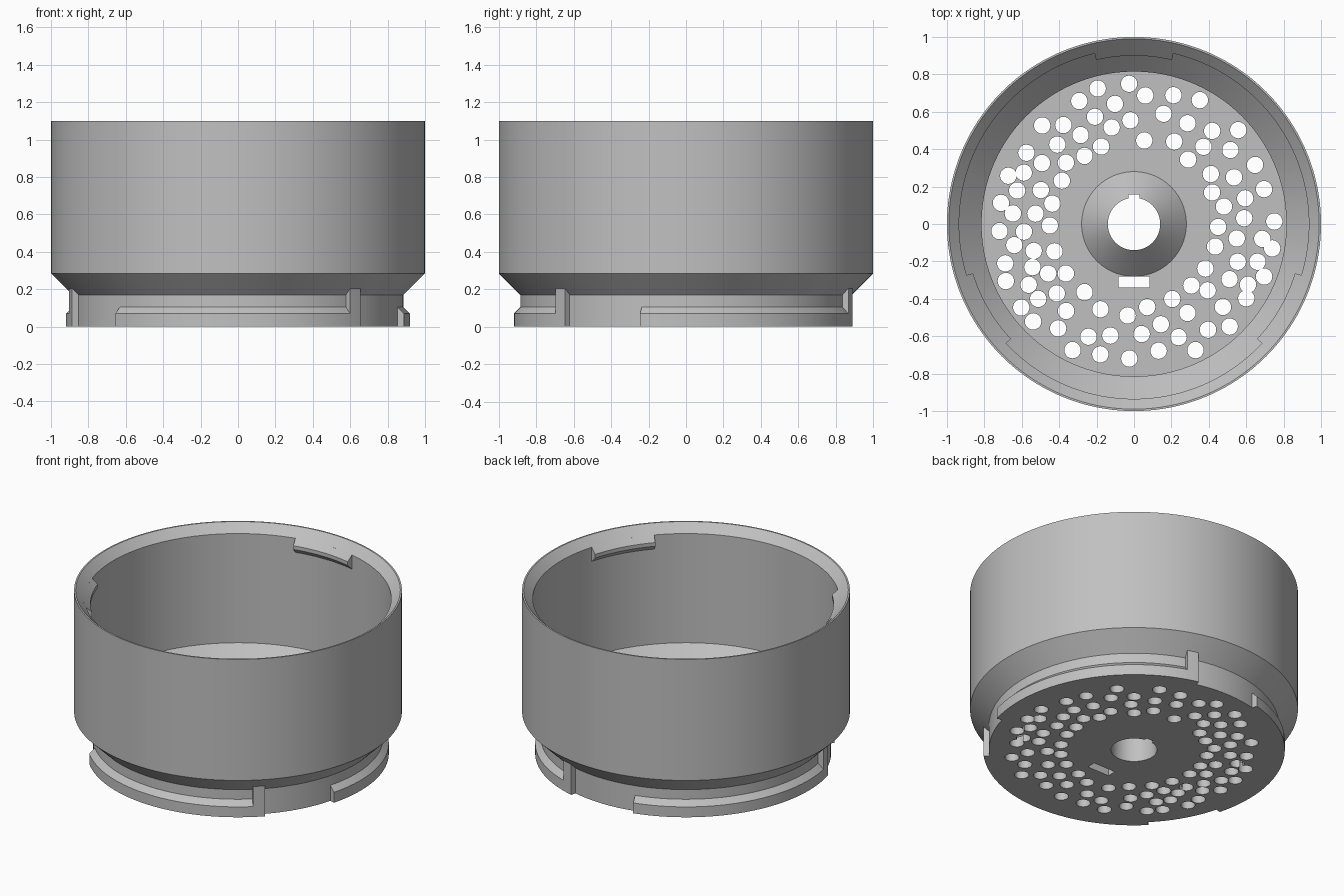
import bpy, bmesh, math
from mathutils import Matrix, Vector

if "Cube" in bpy.data.objects:
    bpy.data.objects.remove(bpy.data.objects["Cube"])

grey = bpy.data.materials.new("plain grey")
grey.diffuse_color = (0.53, 0.53, 0.53, 1)
grey.use_nodes = True
grey.node_tree.nodes["Principled BSDF"].inputs["Base Color"].default_value = grey.diffuse_color


def new_object(name, bm):
    bmesh.ops.recalc_face_normals(bm, faces=bm.faces)
    me = bpy.data.meshes.new(name)
    bm.to_mesh(me)
    bm.free()
    me.materials.append(grey)
    ob = bpy.data.objects.new(name, me)
    bpy.context.collection.objects.link(ob)
    return ob


def sweep(name, profile, start=0, end=360, steps=160):
    """Turn a closed (radius, z) profile around z between two angles."""
    bm = bmesh.new()
    full = end - start >= 360
    rings = []
    for i in range(steps if full else steps + 1):
        a = math.radians(start + (end - start) * i / steps)
        rings.append([bm.verts.new((r * math.cos(a), r * math.sin(a), z)) for r, z in profile])
    n = len(profile)
    for i in range(steps):
        p, q = rings[i], rings[(i + 1) % len(rings)]
        for j in range(n):
            k = (j + 1) % n
            bm.faces.new((p[j], q[j], q[k], p[k]))
    if not full:
        bm.faces.new(rings[0])
        bm.faces.new(rings[-1])
    return new_object(name, bm)


def smooth(ob):
    bpy.ops.object.select_all(action='DESELECT')
    ob.select_set(True)
    bpy.context.view_layer.objects.active = ob
    bpy.ops.object.shade_smooth_by_angle(angle=math.radians(30))


# Cup body: neck, flared wall, bevelled rim, floor and raised central cone
body = sweep("cup_body", [
    (0.14, 0), (0.885, 0), (0.885, 0.17), (1, 0.285), (1, 1.1), (0.99, 1.1),
    (0.935, 1.045), (0.935, 0.31), (0.815, 0.19), (0.815, 0.07), (0.28, 0.07), (0.14, 0.21)])

# Scattered drain holes: ring radius -> angles in degrees
holes = {
    0.75: [92, 105, 62, 42, 1, -10, -22, -47, -64, -116, -136, -143.5, -156],
    0.72: [73, 114, 133, 26, 15, -33.5, -92, -104.5, -163, -177, 171, 159],
    0.69: [85, -28, -55, -79, -126, 146.5, -17, -6.6],
    0.65: [99, 50, 125.5, 37.5, -43, -68.5, -112, -142, -150, -170, 175, 164, 155],
    0.61: [75, 62, 110, 13, -102],
    0.59: [134, 25, 3, -20, -30, -86, -128, -157, -176, 146.5],
    0.555: [92, 121, 48, -8, -59, -75, -165, -138],
    0.53: [103, -42, -150, 174, 160],
    0.49: [138, 64, 33, -111.5, 11, -94],
    0.45: [113, 126, 83, 50, 22, -2, -15.5, -32, -47, -63, -81, -126, -144, -161, -179, 166, 149],
}
bm = bmesh.new()
for r, angles in holes.items():
    for deg in angles:
        a = math.radians(deg)
        bmesh.ops.create_cone(bm, cap_ends=True, segments=20, radius1=0.044, radius2=0.044, depth=0.3,
                              matrix=Matrix.Translation((r * math.cos(a), r * math.sin(a), 0.05)))
# Keyway of the central hole and rectangular slot beside the cone
for centre, size in (((0, 0.115, 0.1), (0.06, 0.085, 0.5)), ((0, -0.31, 0.05), (0.165, 0.06, 0.3))):
    bmesh.ops.create_cube(bm, size=1, matrix=Matrix.Translation(centre) @ Matrix.Diagonal(Vector(size)).to_4x4())
cutter = new_object("hole_cutter", bm)
cutter.hide_render = True

cut = body.modifiers.new("holes", 'BOOLEAN')
cut.operation = 'DIFFERENCE'
cut.solver = 'EXACT'
cut.use_self = True
cut.object = cutter
bpy.context.view_layer.objects.active = body
bpy.ops.object.modifier_apply(modifier=cut.name)
bpy.data.objects.remove(cutter)
smooth(body)

for i in range(3):
    t = 120 * i
    # Bayonet lug around the neck with an upright stop at its end
    smooth(sweep(f"neck_lug_{i + 1}", [
        (0.875, 0), (0.92, 0), (0.92, 0.07), (0.885, 0.105), (0.875, 0.105)],
        t - 135.5, t - 47, 40))
    smooth(sweep(f"lug_stop_{i + 1}", [
        (0.875, 0), (0.92, 0), (0.92, 0.205), (0.875, 0.205)], t - 49.3, t - 44.6, 3))
    # Inner tab under the rim that continues the bevel
    smooth(sweep(f"rim_tab_{i + 1}", [
        (0.945, 1.055), (0.9, 1.01), (0.9, 0.985), (0.935, 0.95), (0.945, 0.95)],
        t + 77, t + 103, 12))
